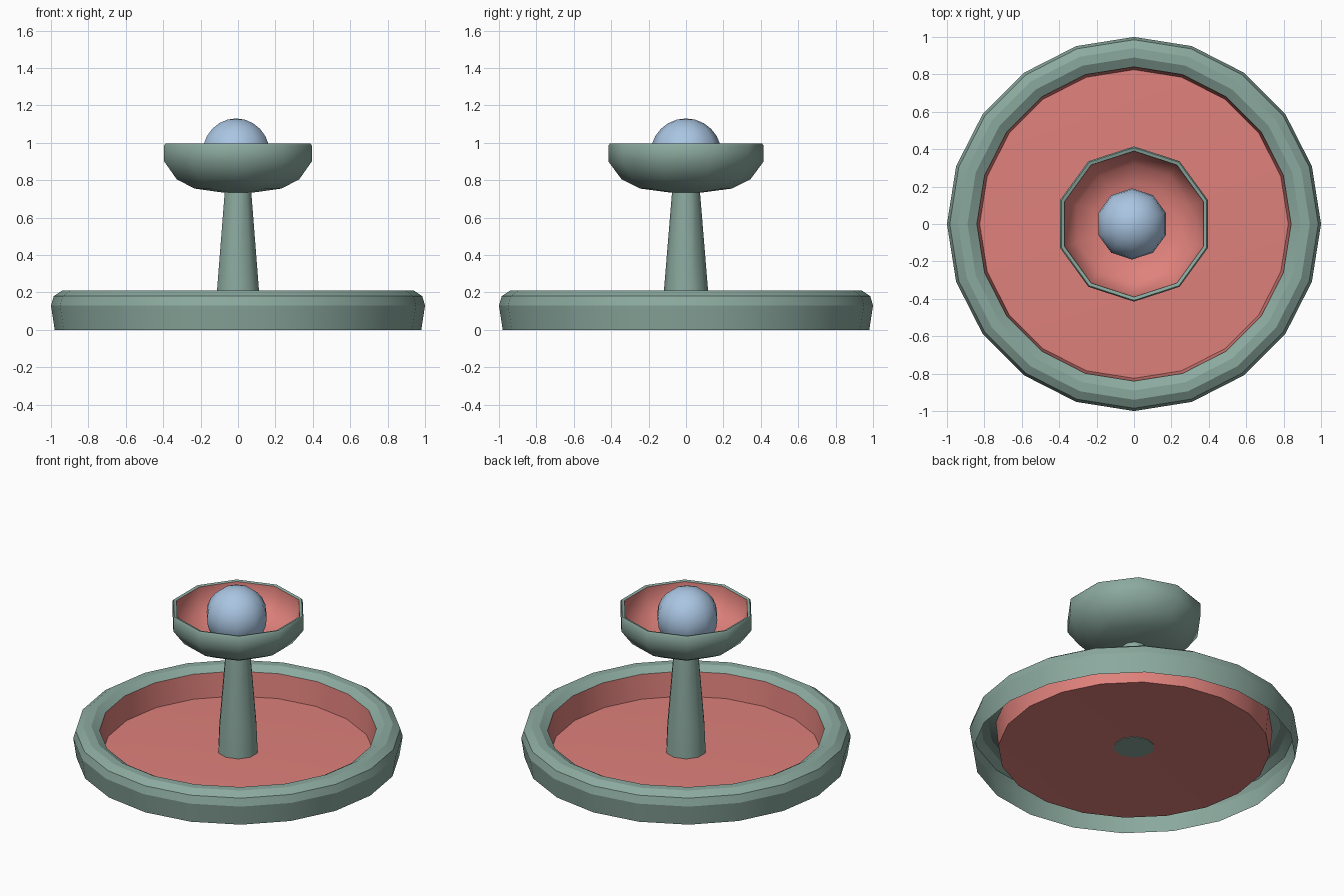
import bpy, bmesh, math

if "Cube" in bpy.data.objects:
    bpy.data.objects.remove(bpy.data.objects["Cube"])


def material(name, colour):
    m = bpy.data.materials.new(name)
    m.diffuse_color = (*colour, 1)
    m.use_nodes = True
    m.node_tree.nodes["Principled BSDF"].inputs["Base Color"].default_value = m.diffuse_color
    return m


STONE = material("grey_green_stone", (0.26, 0.40, 0.345))
LINING = material("coral_lining", (0.74, 0.22, 0.20))
BLUE = material("pale_blue", (0.40, 0.56, 0.76))


def finish(bm, name, mat, angle, flip=False):
    if flip:
        bmesh.ops.reverse_faces(bm, faces=bm.faces)
    me = bpy.data.meshes.new(name)
    bm.to_mesh(me)
    bm.free()
    me.materials.append(mat)
    ob = bpy.data.objects.new(name, me)
    bpy.context.collection.objects.link(ob)
    bpy.ops.object.select_all(action='DESELECT')
    ob.select_set(True)
    bpy.context.view_layer.objects.active = ob
    bpy.ops.object.shade_smooth_by_angle(angle=math.radians(angle))
    return ob


def lathe(name, profile, sides, mat, angle=40):
    """Spin (radius, z) points round z, one corner on +y; radius 0 makes a pole."""
    bm = bmesh.new()
    rings = []
    for r, z in profile:
        if r == 0:
            rings.append([bm.verts.new((0, 0, z))] * sides)
        else:
            a = [math.pi / 2 + math.tau * i / sides for i in range(sides)]
            rings.append([bm.verts.new((r * math.cos(t), r * math.sin(t), z)) for t in a])
    for lo, hi in zip(rings, rings[1:]):
        for i in range(sides):
            j = (i + 1) % sides
            bm.faces.new(dict.fromkeys((lo[i], lo[j], hi[j], hi[i])))
    return finish(bm, name, mat, angle)


# Large basin: open-bottomed outer wall and rim, then coloured inside
lathe("basin_wall", [(0.98, 0), (1, 0.13), (0.985, 0.18), (0.94, 0.21),
                     (0.89, 0.21), (0.84, 0.18)], 20, STONE, 25)
lathe("basin_lining", [(0.84, 0.18), (0.825, 0.02), (0, 0.045)], 20, LINING)

# Tapered column with closed bottom
lathe("column", [(0, 0.038), (0.125, 0.038), (0.118, 0.21), (0.074, 0.745)], 10, STONE)

# Upper bowl: outside with rim, then coloured inside
lathe("bowl_outside", [(0, 0.73), (0.08, 0.733), (0.245, 0.755), (0.345, 0.805),
                       (0.415, 0.90), (0.415, 0.985), (0.408, 0.995), (0.39, 0.99)], 10, STONE)
lathe("bowl_lining", [(0.39, 0.99), (0.385, 0.91), (0.32, 0.83),
                      (0.22, 0.785), (0, 0.765)], 10, LINING)

# Ball resting in the bowl
R = 0.19
ball = lathe("ball", [(R * math.sin(t), -R * math.cos(t)) if 0 < k < 12 else (0, -R * math.cos(t))
                      for k, t in ((k, math.pi * k / 12) for k in range(13))], 10, BLUE)
ball.location = (-0.01, 0, 0.94)
